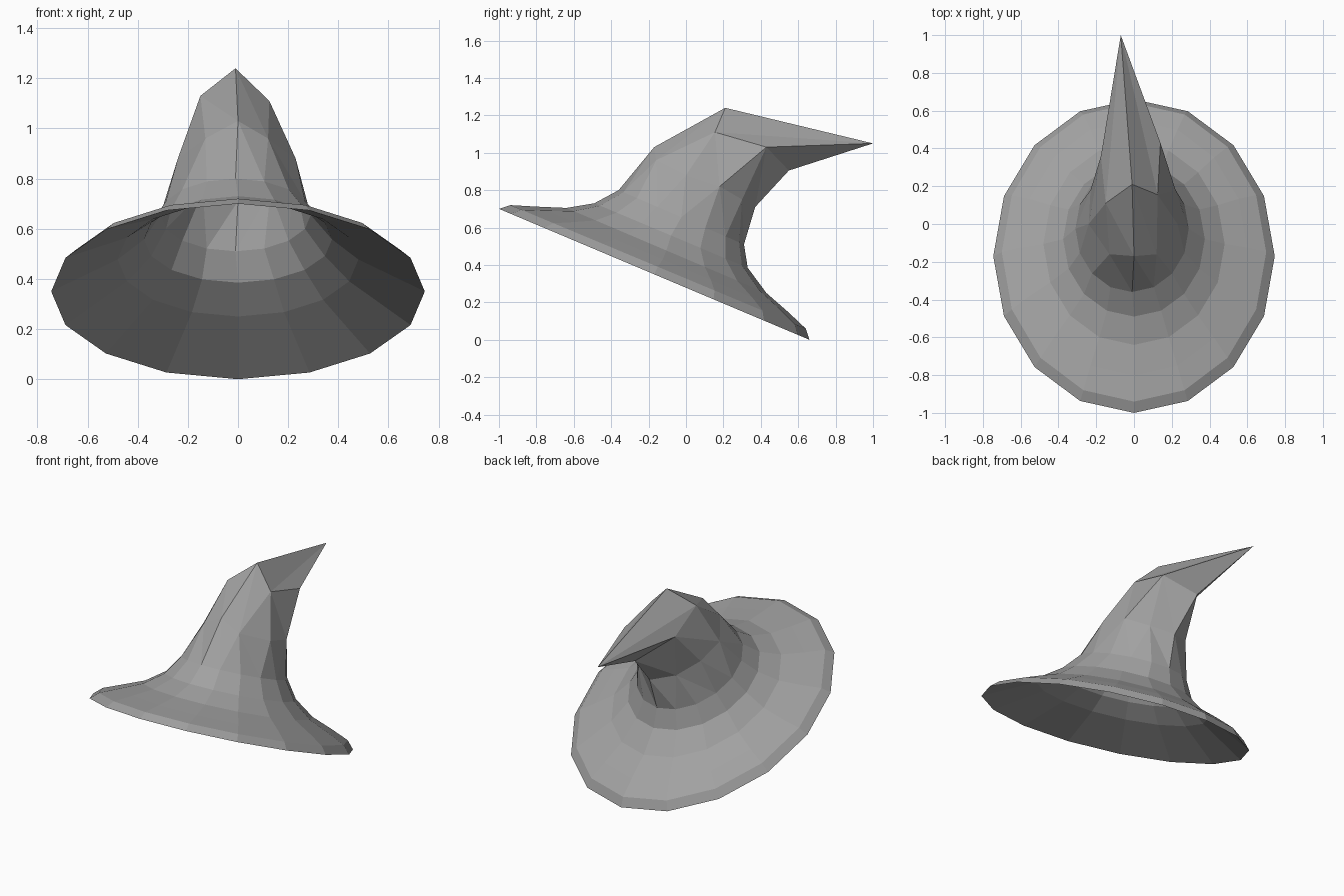
import bpy, bmesh, math

cube = bpy.data.objects.get("Cube")
if cube:
    bpy.data.objects.remove(cube, do_unlink=True)

# Single felt colour
felt = bpy.data.materials.new("grey_felt")
felt.use_nodes = True
colour = (0.36, 0.36, 0.36, 1)
felt.diffuse_color = colour
felt.node_tree.nodes["Principled BSDF"].inputs["Base Color"].default_value = colour


def tilted_ring(bm, front, back, width, shift=0, sides=16):
    """Ellipse through a front and a back (y, z) point, starting at the front."""
    verts = []
    for i in range(sides):
        a = math.tau * i / sides
        f = (1 + math.cos(a)) / 2
        verts.append(bm.verts.new((shift + width * math.sin(a),
                                   front[0] * f + back[0] * (1 - f),
                                   front[1] * f + back[1] * (1 - f))))
    return verts


def bridge(bm, lower, upper, flip=False):
    """Join two rings; quads for equal counts, otherwise a triangle strip."""
    n, m = len(lower), len(upper)
    faces = []
    if n == m:
        for i in range(n):
            j = (i + 1) % n
            faces.append((lower[i], lower[j], upper[j], upper[i]))
    else:
        i = j = 0
        while i < n or j < m:
            if j == m or (i < n and (i + 1) / n <= (j + 1) / m + 1e-6):
                faces.append((lower[i], lower[(i + 1) % n], upper[j % m]))
                i += 1
            else:
                faces.append((lower[i % n], upper[(j + 1) % m], upper[j]))
                j += 1
    for f in faces:
        bm.faces.new(f[::-1] if flip else f)


def finish(bm, name):
    mesh = bpy.data.meshes.new(name)
    bm.to_mesh(mesh)
    bm.free()
    mesh.materials.append(felt)
    obj = bpy.data.objects.new(name, mesh)
    bpy.context.collection.objects.link(obj)


# Brim: rolled edge, upper skin and a flat lower skin
EDGE = ((-1.0, 0.70), (0.66, 0.0), 0.745)
MIDDLE = ((-0.64, 0.705), (0.43, 0.25), 0.48)
ROOT = ((-0.49, 0.73), (0.33, 0.385), 0.375)

bm = bmesh.new()
edge = tilted_ring(bm, *EDGE)
lip = tilted_ring(bm, (-0.94, 0.72), (0.64, 0.06), 0.70)
fold = tilted_ring(bm, (-0.8, 0.712), (0.55, 0.145), 0.60)
middle = tilted_ring(bm, *MIDDLE)
root = tilted_ring(bm, *ROOT)
for a, b in ((edge, lip), (lip, fold), (fold, middle), (middle, root)):
    bridge(bm, a, b)
bridge(bm, edge, middle, flip=True)
finish(bm, "brim")

# Crown: hollow cone that bends backward to a sharp tip
bm = bmesh.new()
root = tilted_ring(bm, *ROOT)
neck = tilted_ring(bm, (-0.36, 0.80), (0.31, 0.51), 0.30, -0.01)
half = [(0.12, -0.16, 0.96), (0.23, 0.0, 0.88), (0.22, 0.18, 0.82), (0.13, 0.30, 0.75)]
outline = ([(0, -0.17, 1.03)] + half + [(0, 0.37, 0.71)]
           + [(-x - 0.01, y, z) for x, y, z in reversed(half)])
waist = [bm.verts.new(p) for p in outline]
bend = [bm.verts.new(p) for p in (
    (-0.01, 0.21, 1.24), (0.125, 0.155, 1.11), (0.14, 0.43, 1.03),
    (-0.02, 0.55, 0.905), (-0.175, 0.36, 1.03), (-0.15, 0.11, 1.13))]
for a, b in ((root, neck), (neck, waist), (waist, bend)):
    bridge(bm, a, b)
tip = bm.verts.new((-0.07, 1.0, 1.05))
for i, v in enumerate(bend):
    bm.faces.new((v, bend[(i + 1) % len(bend)], tip))
finish(bm, "crown")
